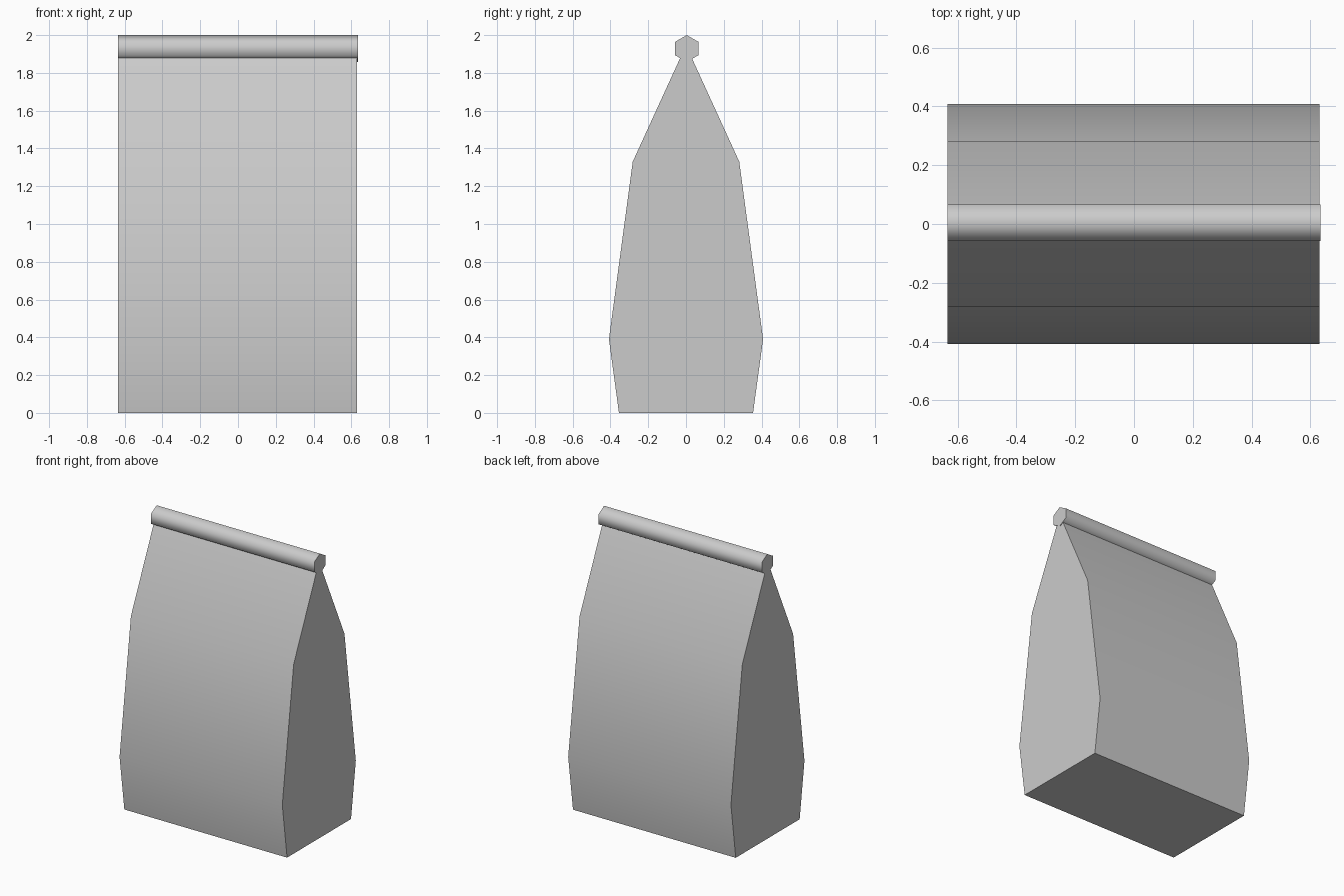
import bpy
import bmesh
import math

cube = bpy.data.objects.get("Cube")
if cube:
    bpy.data.objects.remove(cube, do_unlink=True)

# Single plain grey
grey = bpy.data.materials.new("plain grey")
grey.use_nodes = True
colour = (0.6, 0.6, 0.6, 1)
grey.diffuse_color = colour
grey.node_tree.nodes["Principled BSDF"].inputs["Base Color"].default_value = colour


def extrude_profile(name, profile, x_min, x_max):
    """Sweep a closed (y, z) profile along x, smooth along its length."""
    bm = bmesh.new()
    face = bm.faces.new([bm.verts.new((x_min, y, z)) for y, z in profile])
    swept = bmesh.ops.extrude_face_region(bm, geom=[face], use_keep_orig=True)
    verts = [v for v in swept["geom"] if isinstance(v, bmesh.types.BMVert)]
    bmesh.ops.translate(bm, verts=verts, vec=(x_max - x_min, 0, 0))
    bmesh.ops.recalc_face_normals(bm, faces=bm.faces)
    mesh = bpy.data.meshes.new(name)
    bm.to_mesh(mesh)
    bm.free()
    mesh.materials.append(grey)
    obj = bpy.data.objects.new(name, mesh)
    bpy.context.collection.objects.link(obj)
    bpy.ops.object.select_all(action="DESELECT")
    obj.select_set(True)
    bpy.context.view_layer.objects.active = obj
    bpy.ops.object.shade_smooth_by_angle(angle=math.radians(65))
    return obj


# Bag body: half profile mirrored front to back
half = [(0.355, 0), (0.408, 0.39), (0.282, 1.33), (0.012, 1.92)]
extrude_profile("bag_body", half + [(-y, z) for y, z in reversed(half)], -0.635, 0.63)

# Hexagonal rolled top, standing on a corner
radius = 0.071
hexagon = [(0.004 + radius * math.sin(i * math.pi / 3),
            2 - radius + radius * math.cos(i * math.pi / 3)) for i in range(6)]
extrude_profile("rolled_top", hexagon, -0.635, 0.634)
